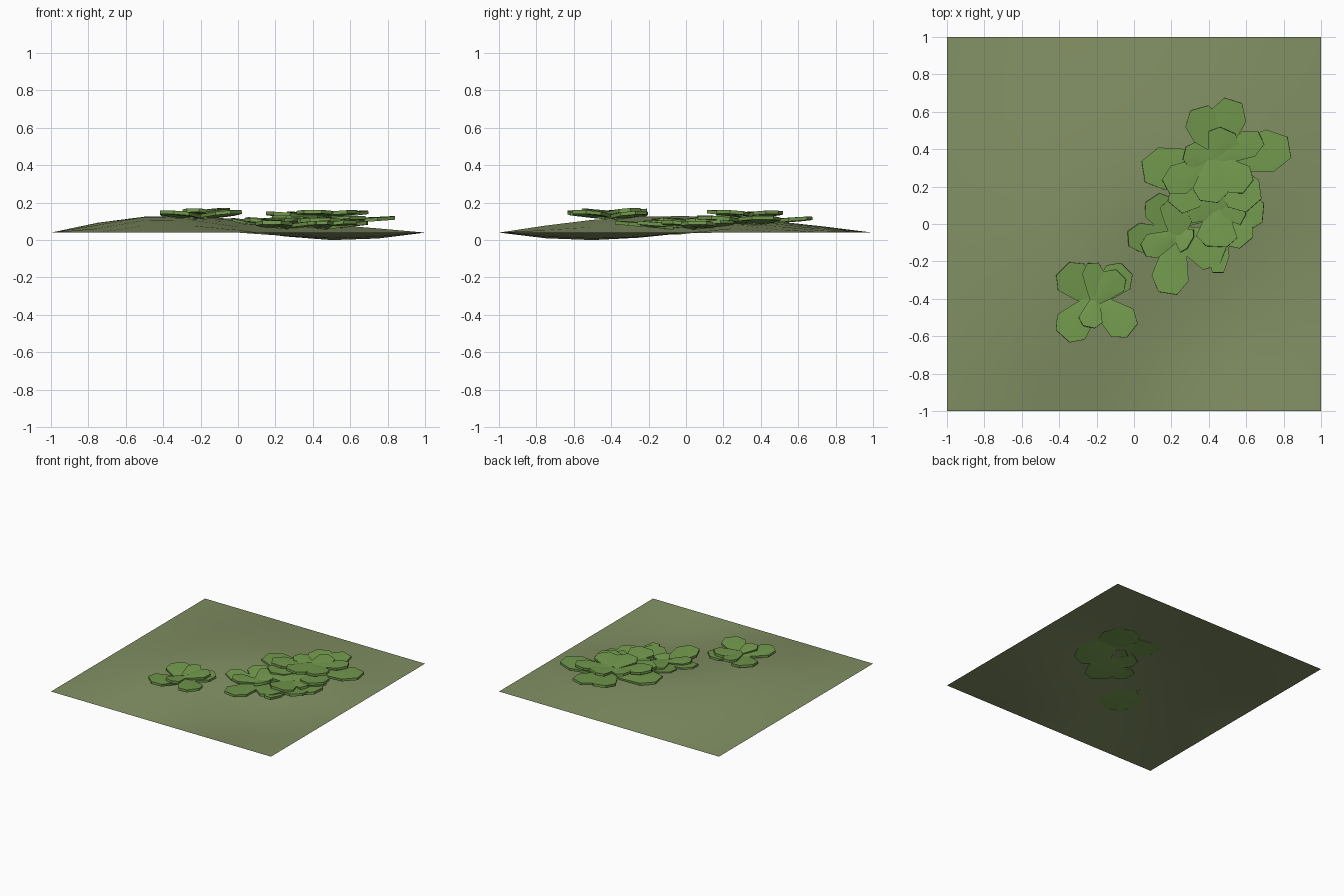
import bpy, math
from mathutils import Vector

if "Cube" in bpy.data.objects:
    bpy.data.objects.remove(bpy.data.objects["Cube"])


def material(name, rgb):
    m = bpy.data.materials.new(name)
    m.diffuse_color = (*rgb, 1)
    m.use_nodes = True
    m.node_tree.nodes["Principled BSDF"].inputs["Base Color"].default_value = m.diffuse_color
    return m


GRASS = material("grass", (0.22, 0.275, 0.125))
LEAF = material("leaf", (0.17, 0.32, 0.075))


def make(name, verts, faces, mat, angle, thick=0):
    me = bpy.data.meshes.new(name)
    me.from_pydata(verts, [], faces)
    me.materials.append(mat)
    ob = bpy.data.objects.new(name, me)
    bpy.context.collection.objects.link(ob)
    bpy.ops.object.select_all(action='DESELECT')
    ob.select_set(True)
    bpy.context.view_layer.objects.active = ob
    if thick:
        sol = ob.modifiers.new("thickness", 'SOLIDIFY')
        sol.thickness = thick
        sol.offset = -1
        bpy.ops.object.modifier_apply(modifier=sol.name)
    bpy.ops.object.shade_smooth_by_angle(angle=math.radians(angle))
    return ob


def bump(t, c, lo, hi):
    r = (t - c) / ((hi - c) if t > c else (c - lo))
    return math.cos(min(abs(r), 1) * math.pi / 2)


def ground(x, y):
    hill = 0.09 * bump(x, -0.38, -1, 1) * bump(y, -0.1, -1, 1)
    dip = 0.083 * bump(x, 0.42, -0.15, 1) * bump(y, -0.42, -1, 0.22)
    return max(0, 0.04 + hill - dip)


# gently rolling ground sheet
N = 8
gv = [(-1 + 2 * i / N, -1 + 2 * j / N) for j in range(N + 1) for i in range(N + 1)]
gf = [(j * (N + 1) + i, j * (N + 1) + i + 1, (j + 1) * (N + 1) + i + 1, (j + 1) * (N + 1) + i)
      for j in range(N) for i in range(N)]
make("ground", [(x, y, ground(x, y)) for x, y in gv], gf, GRASS, 60)

# broad blunt leaf outline: distance along, half width
OUTLINE = [(0, 0.4), (0.35, 0.72), (0.74, 1.0), (1.0, 0.5)]


def leaf(name, base, tip, width, lift, rise):
    b, t = Vector(base), Vector(tip)
    d = t - b
    side = Vector((d.y, -d.x)).normalized() * width / 2
    z0 = ground(*b) + lift
    verts, faces = [], []
    for u, w in OUTLINE:
        for s in (-1, 0, 1):
            p = b + d * u + side * w * s
            z = z0 + rise * u + 0.01 * (1 - abs(s)) * (1 - u)
            verts.append((p.x, p.y, max(z, ground(p.x, p.y) + 0.012)))
    for i in range(len(OUTLINE) - 1):
        for k in (0, 1):
            a = 3 * i + k
            faces.append((a + 3, a + 4, a + 1, a))
    # side points to the right of the growing direction, so this order faces up
    n = (Vector(verts[4]) - Vector(verts[0])).cross(Vector(verts[3]) - Vector(verts[1]))
    if n.z < 0:
        faces = [f[::-1] for f in faces]
    faces = [f[::-1] for f in faces] if facing(verts, faces[0]) < 0 else faces
    make(name, verts, faces, LEAF, 35, 0.019)


def facing(verts, f):
    a, b, c = (Vector(verts[i]) for i in f[:3])
    return (b - a).cross(c - b).z


# shallow root crown showing under the sheet
def root(name, c, r):
    ring = [(c[0] + r * math.cos(i * math.pi / 4), c[1] + r * math.sin(i * math.pi / 4))
            for i in range(8)]
    verts = [(x, y, max(0, ground(x, y) - 0.008)) for x, y in ring + [c]]
    verts[8] = (*c, max(0, ground(*c) - 0.02))
    make(name, verts, [(8, (i + 1) % 8, i) for i in range(8)], LEAF, 35)


# plants: centre, inner lift, outer leaf tips, inner leaf tips (x, y, width)
PLANTS = {
    "small_plant": ((-0.21, -0.41), 0.03,
                    [(-0.38, -0.24, .2), (-0.04, -0.24, .18), (-0.38, -0.60, .2), (-0.01, -0.57, .19)],
                    [(-0.22, -0.21, .12), (-0.24, -0.55, .13), (-0.07, -0.27, .15)]),
    "back_plant": ((0.43, 0.34), 0.046,
                   [(0.05, 0.28, .23), (0.35, 0.62, .2), (0.53, 0.66, .2), (0.83, 0.41, .23),
                    (0.64, 0.10, .22), (0.22, 0.09, .2)],
                   [(0.17, 0.2, .17), (0.27, 0.38, .14), (0.5, 0.5, .18), (0.68, 0.46, .15),
                    (0.61, 0.2, .18), (0.4, 0.12, .19)]),
    "left_plant": ((0.23, -0.06), 0.032,
                   [(-0.03, -0.08, .16), (0.18, -0.37, .2), (0.48, -0.16, .24), (0.10, 0.14, .18)],
                   [(0.05, -0.14, .14), (0.3, -0.1, .14), (0.24, 0.13, .2)]),
    "middle_plant": ((0.45, 0.08), 0.032,
                     [(0.69, 0.06, .2), (0.45, -0.26, .12), (0.60, -0.1, .19), (0.18, 0.09, .22),
                      (0.65, 0.22, .18)],
                     [(0.59, 0.1, .2), (0.44, -0.12, .22), (0.3, 0.12, .22), (0.5, 0.23, .18)]),
}
for name, (c, lift, outer, inner) in PLANTS.items():
    for i, (x, y, w) in enumerate(outer):
        leaf(f"{name}_outer_leaf_{i}", c, (x, y), w, 0.01 + 0.002 * i, 0.028)
    for i, (x, y, w) in enumerate(inner):
        leaf(f"{name}_inner_leaf_{i}", c, (x, y), w, lift + 0.002 * i, 0.022)
    root(f"{name}_root", c, 0.16)
